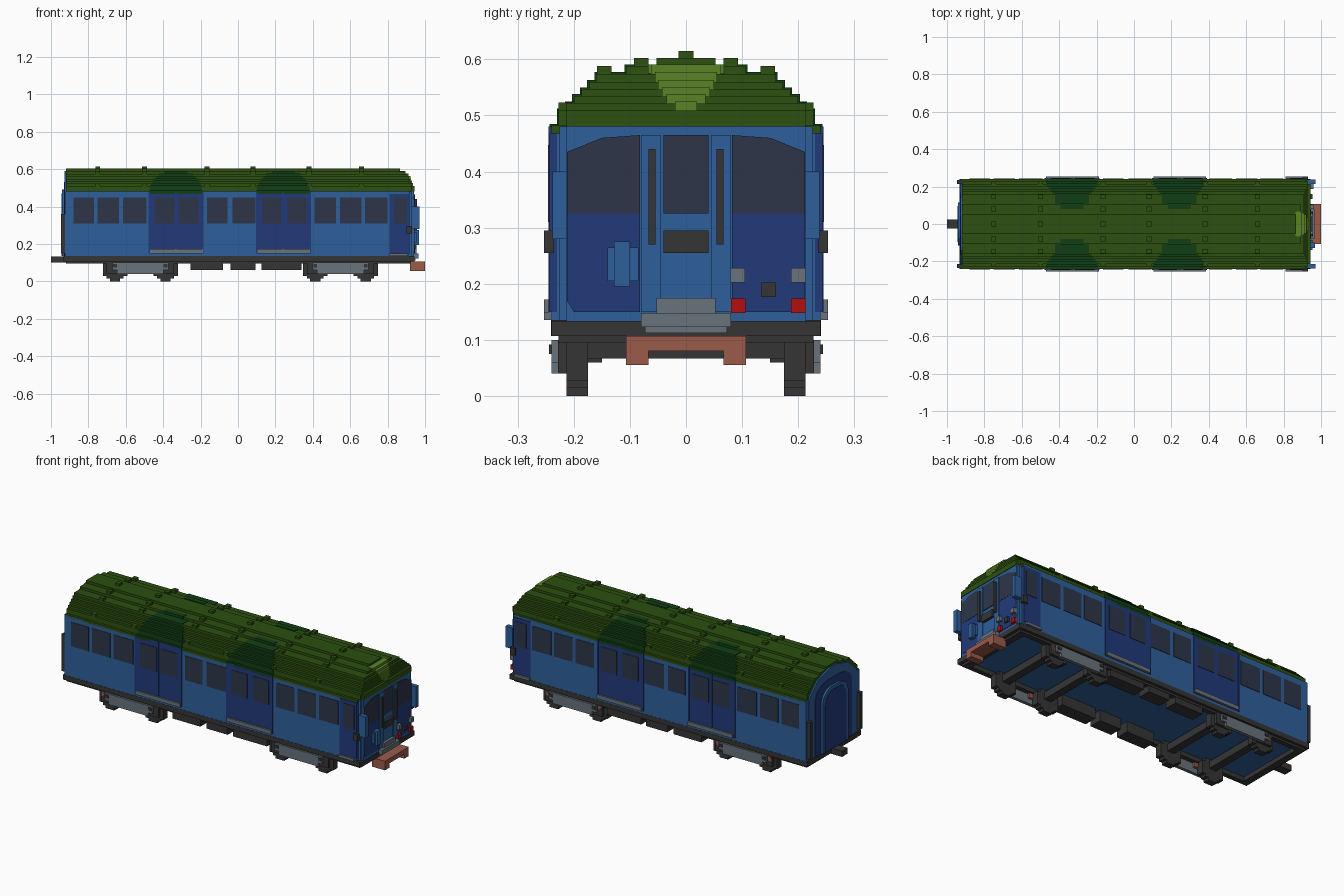
import bpy, bmesh
from mathutils import Vector

cube = bpy.data.objects.get("Cube")
if cube:
    bpy.data.objects.remove(cube, do_unlink=True)


def mat(name, hexcode):
    rgb = [int(hexcode[i:i + 2], 16) / 255 for i in (0, 2, 4)]
    col = [c / 12.92 if c <= 0.04045 else ((c + 0.055) / 1.055) ** 2.4 for c in rgb] + [1]
    m = bpy.data.materials.new(name)
    m.use_nodes = True
    m.diffuse_color = col
    m.node_tree.nodes["Principled BSDF"].inputs["Base Color"].default_value = col
    return m


BLUE = mat("body blue", "2D609C")
NAVY = mat("door navy", "223A7A")
GLASS = mat("window slate", "2D3549")
DARK = mat("underframe charcoal", "353535")
GREY = mat("metal grey", "68727C")
BROWN = mat("coupler brown", "9A5B4A")
RED = mat("lamp red", "B40F0F")
GREEN = mat("roof green", "2D5010")
LIME = mat("light green", "5A8426")
FOREST = mat("recess dark green", "113E14")


def finish(name, bm, material):
    bmesh.ops.recalc_face_normals(bm, faces=bm.faces)
    me = bpy.data.meshes.new(name)
    bm.to_mesh(me)
    bm.free()
    me.materials.append(material)
    ob = bpy.data.objects.new(name, me)
    bpy.context.scene.collection.objects.link(ob)
    return ob


def boxes(name, material, specs, mirror=False):
    """Each spec is (x0, x1, y0, y1, z0, z1); mirror repeats it across y = 0."""
    bm = bmesh.new()
    specs = list(specs)
    if mirror:
        specs += [(a, b, -d, -c, e, f) for a, b, c, d, e, f in specs]
    for a, b, c, d, e, f in specs:
        vs = bmesh.ops.create_cube(bm, size=1)["verts"]
        for v in vs:
            v.co = Vector(((a + b) / 2 + v.co.x * (b - a),
                           (c + d) / 2 + v.co.y * (d - c),
                           (e + f) / 2 + v.co.z * (f - e)))
    return finish(name, bm, material)


def prism(name, material, pts, lo, hi, axis):
    """Extrude a 2D outline: (y, z) along x, or (x, y) along z."""
    bm = bmesh.new()
    place = (lambda p, t: (t, p[0], p[1])) if axis == "x" else (lambda p, t: (p[0], p[1], t))
    face = bm.faces.new([bm.verts.new(place(p, lo)) for p in pts])
    new = bmesh.ops.extrude_face_region(bm, geom=[face])["geom"]
    shift = Vector((hi - lo, 0, 0) if axis == "x" else (0, 0, hi - lo))
    bmesh.ops.translate(bm, verts=[g for g in new if isinstance(g, bmesh.types.BMVert)], vec=shift)
    return finish(name, bm, material)


# Body shell with stepped cab corners
half = [(-0.925, 0.24), (0.915, 0.24), (0.915, 0.225), (0.93, 0.225), (0.93, 0.213), (0.94, 0.213)]
plan = half + [(x, -y) for x, y in reversed(half)]
prism("body", BLUE, plan, 0.12, 0.48, "z")

# Stepped roof: half width, bottom, top, front end
levels = [(0.24, 0.468, 0.482, 0.92), (0.227, 0.482, 0.509, 0.93), (0.213, 0.509, 0.522, 0.93),
          (0.2, 0.522, 0.535, 0.925), (0.186, 0.535, 0.547, 0.92), (0.173, 0.547, 0.56, 0.915),
          (0.16, 0.56, 0.574, 0.905), (0.107, 0.574, 0.588, 0.89), (0.053, 0.588, 0.602, 0.865)]
boxes("roof", GREEN, [(-0.92, xf, -w, w, z0, z1) for w, z0, z1, xf in levels])
boxes("roof_brow", GREEN, [(0.90, 0.943, -0.213, 0.213, 0.48, 0.509)])

# Roof knobs in rows
knob_x = (-0.75, -0.5, -0.165, 0.08, 0.38, 0.66)
boxes("roof_knobs_side", GREEN, [(x - 0.013, x + 0.013, y - 0.013, y + 0.013, z, z + 0.014)
                                 for x in knob_x for y, z in ((0.08, 0.588), (0.146, 0.574), (0.214, 0.509))], True)
boxes("roof_knobs_top", GREEN, [(x - 0.013, x + 0.013, -0.013, 0.013, 0.6, 0.615) for x in knob_x])

# Light green headboard stepping down the front of the roof
front = [(0.02, 0.509), (0.035, 0.522), (0.043, 0.535), (0.05, 0.547), (0.055, 0.56), (0.062, 0.574), (0.075, 0.588)]
boxes("roof_headboard", LIME, [(l[3] - 0.03, l[3] + 0.006, -w, w, l[1], l[2] + 0.003)
                               for (w, z), l in zip(front, levels[2:8])] +
      [(0.868, 0.893, -0.068, 0.068, 0.575, 0.591)])

# Curved dark patches in the roof above the side doors
DOORS = [(-0.475, -0.188), (0.1, 0.385)]
span = (0.143, 0.14, 0.133, 0.125, 0.115, 0.105, 0.092, 0.062)
patches = []
for a, b in DOORS:
    c = (a + b) / 2
    for i, s in enumerate(span):
        w, z0, z1, _ = levels[i]
        inner = levels[i + 1][0] if i < 7 else 0.085
        patches.append((c - s, c + s, inner - 0.005, w + 0.003, z0, z1 + 0.003))
boxes("door_roof_recesses", FOREST, patches, True)

# Side doors, cab doors and their steps
boxes("side_doors", NAVY, [(a, b, 0.23, 0.243, 0.15, 0.483) for a, b in DOORS], True)
boxes("door_edges", NAVY, [(x - 0.004, x + 0.004, 0.24, 0.245, 0.15, 0.48)
                           for a, b in DOORS for x in (a, (a + b) / 2, b)], True)
boxes("cab_doors", NAVY, [(0.81, 0.917, 0.23, 0.243, 0.15, 0.468)], True)
boxes("door_steps", GREY, [(a + 0.005, b, 0.235, 0.253, 0.15, 0.172) for a, b in DOORS] +
      [(0.81, 0.905, 0.235, 0.253, 0.135, 0.15)], True)
boxes("cab_door_handles", DARK, [(0.9, 0.93, 0.235, 0.253, 0.255, 0.295)], True)

# Side windows
body_win = [(-0.88, -0.77), (-0.75, -0.635), (-0.615, -0.49), (-0.165, -0.055), (-0.03, 0.093),
            (0.41, 0.525), (0.545, 0.66), (0.68, 0.80)]
door_win = [(-0.445, -0.34), (-0.315, -0.21), (0.13, 0.23), (0.265, 0.365), (0.835, 0.903)]
boxes("side_windows", GLASS, [(a, b, 0.235, 0.2425, 0.31, 0.447) for a, b in body_win], True)
boxes("door_windows", GLASS, [(a, b, 0.237, 0.2455, 0.31, 0.447) for a, b in door_win], True)

# Cab front: windows, lower panels, centre door trim
for side, s in (("right", -1), ("left", 1)):
    prism(f"cab_window_{side}", GLASS,
          [(s * y, z) for y, z in ((0.082, 0.325), (0.212, 0.325), (0.212, 0.435), (0.15, 0.46), (0.082, 0.465))],
          0.935, 0.944, "x")
    prism(f"cab_panel_{side}", NAVY,
          [(s * y, z) for y, z in ((0.082, 0.15), (0.2, 0.15), (0.212, 0.17), (0.212, 0.325), (0.082, 0.325))],
          0.935, 0.943, "x")
boxes("cab_door_window", GLASS, [(0.935, 0.944, -0.04, 0.04, 0.325, 0.465)])
boxes("cab_door_trim", BLUE, [(0.935, 0.946, 0.045, 0.08, 0.15, 0.465)], True)
boxes("cab_handrails", DARK, [(0.945, 0.957, 0.054, 0.067, 0.27, 0.44)], True)
boxes("cab_door_box", DARK, [(0.935, 0.955, -0.04, 0.04, 0.255, 0.295)])
boxes("cab_corner_brackets", BLUE, [(0.925, 0.97, 0.213, 0.238, 0.28, 0.4)], True)
boxes("cab_connector", BLUE, [(0.935, 0.955, -0.14, -0.085, 0.205, 0.265),
                              (0.935, 0.968, -0.128, -0.1, 0.195, 0.275)])

# Lamps and front fittings
boxes("headlamps", GREY, [(0.935, 0.96, y - 0.013, y + 0.013, 0.202, 0.228) for y in (0.092, 0.2)])
boxes("tail_lamps", RED, [(0.935, 0.955, y - 0.013, y + 0.013, 0.148, 0.174) for y in (0.093, 0.2)])
boxes("front_socket", DARK, [(0.935, 0.955, 0.134, 0.16, 0.176, 0.202)])
boxes("front_step", GREY, [(0.93, 0.965, -0.08, 0.08, 0.123, 0.148), (0.93, 0.955, -0.053, 0.053, 0.148, 0.175),
                           (0.93, 0.95, -0.073, 0.073, 0.112, 0.123)])

# Rear end: arched wall, door frame, door and edge posts
wall = [(w - 0.022, z1 - 0.013) for w, z0, z1, _ in levels]
outline = [(0.218, 0.135)] + wall
prism("rear_wall", BLUE, outline + [(-y, z) for y, z in reversed(outline)], -0.928, -0.9, "x")


def arch(w, top):
    pts = [(w, 0.135), (w, top - 0.07), (w * 0.9, top - 0.035), (w * 0.65, top - 0.01), (w * 0.35, top)]
    return pts + [(-y, z) for y, z in reversed(pts)]


prism("rear_arch_band", NAVY, arch(0.165, 0.53), -0.931, -0.92, "x")
prism("rear_door_frame", BLUE, arch(0.115, 0.49), -0.942, -0.925, "x")
prism("rear_door", NAVY, arch(0.095, 0.47), -0.944, -0.936, "x")
boxes("rear_posts", DARK, [(-0.947, -0.92, 0.213, 0.235, 0.15, 0.36)], True)

# Underframe ring
boxes("underframe", DARK, [(-0.93, 0.935, 0.213, 0.241, 0.107, 0.135), (-0.92, 0.925, 0.2, 0.227, 0.095, 0.125)], True)
boxes("end_beams", DARK, [(0.885, 0.943, -0.24, 0.24, 0.107, 0.134), (-0.933, -0.88, -0.24, 0.24, 0.107, 0.135),
                          (0.885, 0.925, -0.21, 0.21, 0.095, 0.12), (-0.92, -0.88, -0.21, 0.21, 0.095, 0.12)])
boxes("equipment_boxes", DARK, [(a, b, 0.15, 0.225, 0.06, 0.125) for a, b in
                                ((-0.255, -0.08), (-0.04, 0.093), (0.125, 0.38 - 0.07), (0.31, 0.34))], True)

# Couplers
boxes("front_coupler", BROWN, [(0.92, 1.0, -0.107, 0.107, 0.08, 0.107),
                               (0.92, 1.0, -0.107, -0.067, 0.055, 0.08), (0.92, 1.0, 0.067, 0.107, 0.055, 0.08)])
boxes("rear_coupler", DARK, [(-1.0, -0.92, -0.025, 0.025, 0.1, 0.133)])

# Bogies: stepped wheels, axles, side frames and springs
wheel = [(0.027, 0, 0.014), (0.045, 0.014, 0.028), (0.066, 0.028, 0.1), (0.045, 0.1, 0.124)]
for label, c in (("rear", -0.522), ("front", 0.548)):
    axles = (c - 0.135, c + 0.135)
    boxes(f"{label}_bogie_wheels", DARK, [(x - w, x + w, 0.175, 0.213, z0, z1)
                                          for x in axles for w, z0, z1 in wheel], True)
    boxes(f"{label}_bogie_axles", DARK, [(x - 0.022, x + 0.022, -0.18, 0.18, 0.067, 0.107) for x in axles])
    boxes(f"{label}_bogie_axle_boxes", DARK, [(x - 0.045, x + 0.045, 0.21, 0.228, 0.04, 0.1) for x in axles], True)
    boxes(f"{label}_bogie_frames", GREY, [(c - 0.15, c + 0.15, 0.225, 0.24, 0.06, 0.1),
                                          (c - 0.125, c + 0.125, 0.222, 0.24, 0.04, 0.062)], True)
    boxes(f"{label}_bogie_springs", BROWN, [(x - 0.012, x + 0.012, 0.21, 0.228, 0.07, 0.095)
                                            for x in (c - 0.165, c - 0.06, c + 0.06, c + 0.165)], True)
    boxes(f"{label}_bogie_bolts", DARK, [(x - 0.01, x + 0.01, 0.235, 0.244, 0.075, 0.092)
                                         for x in (c - 0.135, c + 0.135)], True)
